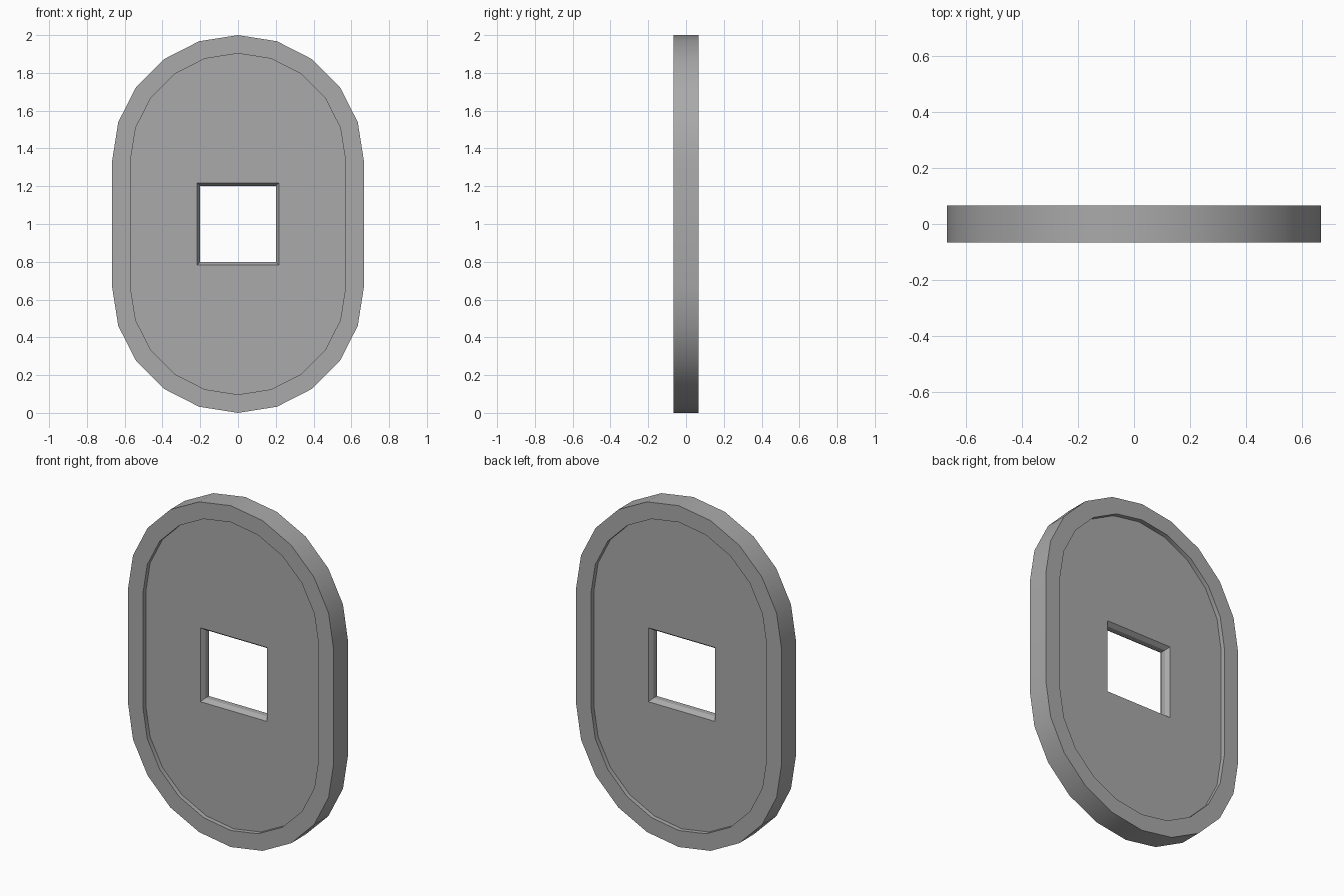
import bpy
import bmesh
from math import sin, cos, pi

cube = bpy.data.objects.get("Cube")
if cube:
    bpy.data.objects.remove(cube, do_unlink=True)

HALF_WIDTH = 2 / 3      # outer half width, also the end radius
RIM = 0.097             # rim width
HALF_DEPTH = HALF_WIDTH / 10
PANEL = 0.04            # half thickness of the recessed panel
HOLE = 0.2              # half size of the square hole
CHAMFER = 0.0165        # widening of the hole at each face
CHAMFER_DEPTH = 0.024
SEGMENTS = 10           # sides per rounded end


def stadium(radius):
    """Straight-sided outline with a faceted half circle at each end."""
    points = []
    for start, centre in ((0, 2 - HALF_WIDTH), (pi, HALF_WIDTH)):
        for i in range(SEGMENTS + 1):
            a = start + pi * i / SEGMENTS
            points.append((radius * cos(a), centre + radius * sin(a)))
    return points


def square(half):
    return [(half, 1 - half), (half, 1 + half), (-half, 1 + half), (-half, 1 - half)]


bm = bmesh.new()


def sweep(sections):
    """Join successive (outline, depth) rings; return the first and last ring."""
    rings = [[bm.verts.new((x, y, z)) for x, z in outline] for outline, y in sections]
    for a, b in zip(rings, rings[1:]):
        for i in range(len(a)):
            j = (i + 1) % len(a)
            bm.faces.new((a[i], a[j], b[j], b[i]))
    return rings[0], rings[-1]


def ring_edges(ring):
    return [bm.edges.get((v, ring[(i + 1) % len(ring)])) for i, v in enumerate(ring)]


# Raised rim, from the front recess around the outside to the back recess
outer, inner = stadium(HALF_WIDTH), stadium(HALF_WIDTH - RIM)
rim_ends = sweep([(inner, -PANEL), (inner, -HALF_DEPTH), (outer, -HALF_DEPTH),
                  (outer, HALF_DEPTH), (inner, HALF_DEPTH), (inner, PANEL)])

# Square hole with chamfered edges on both faces
wide, narrow = square(HOLE + CHAMFER), square(HOLE)
wall = PANEL - CHAMFER_DEPTH
hole_ends = sweep([(wide, -PANEL), (narrow, -wall), (narrow, wall), (wide, PANEL)])

# Flat recessed panels between rim and hole
for rim_ring, hole_ring, side in zip(rim_ends, hole_ends, (-1, 1)):
    bmesh.ops.triangle_fill(bm, use_beauty=True, use_dissolve=False, normal=(0, side, 0),
                            edges=ring_edges(rim_ring) + ring_edges(hole_ring))
bmesh.ops.recalc_face_normals(bm, faces=bm.faces[:])

mesh = bpy.data.meshes.new("rimmed_plate")
bm.to_mesh(mesh)
bm.free()
plate = bpy.data.objects.new("rimmed_plate", mesh)
bpy.context.collection.objects.link(plate)

# Plain grey material
grey = bpy.data.materials.new("mid grey")
grey.use_nodes = True
colour = (0.4, 0.4, 0.4, 1)
grey.diffuse_color = colour
grey.node_tree.nodes["Principled BSDF"].inputs["Base Color"].default_value = colour
mesh.materials.append(grey)

# Smooth around the rim, sharp at the corners
bpy.ops.object.select_all(action="DESELECT")
plate.select_set(True)
bpy.context.view_layer.objects.active = plate
bpy.ops.object.shade_smooth_by_angle(angle=pi / 6)
